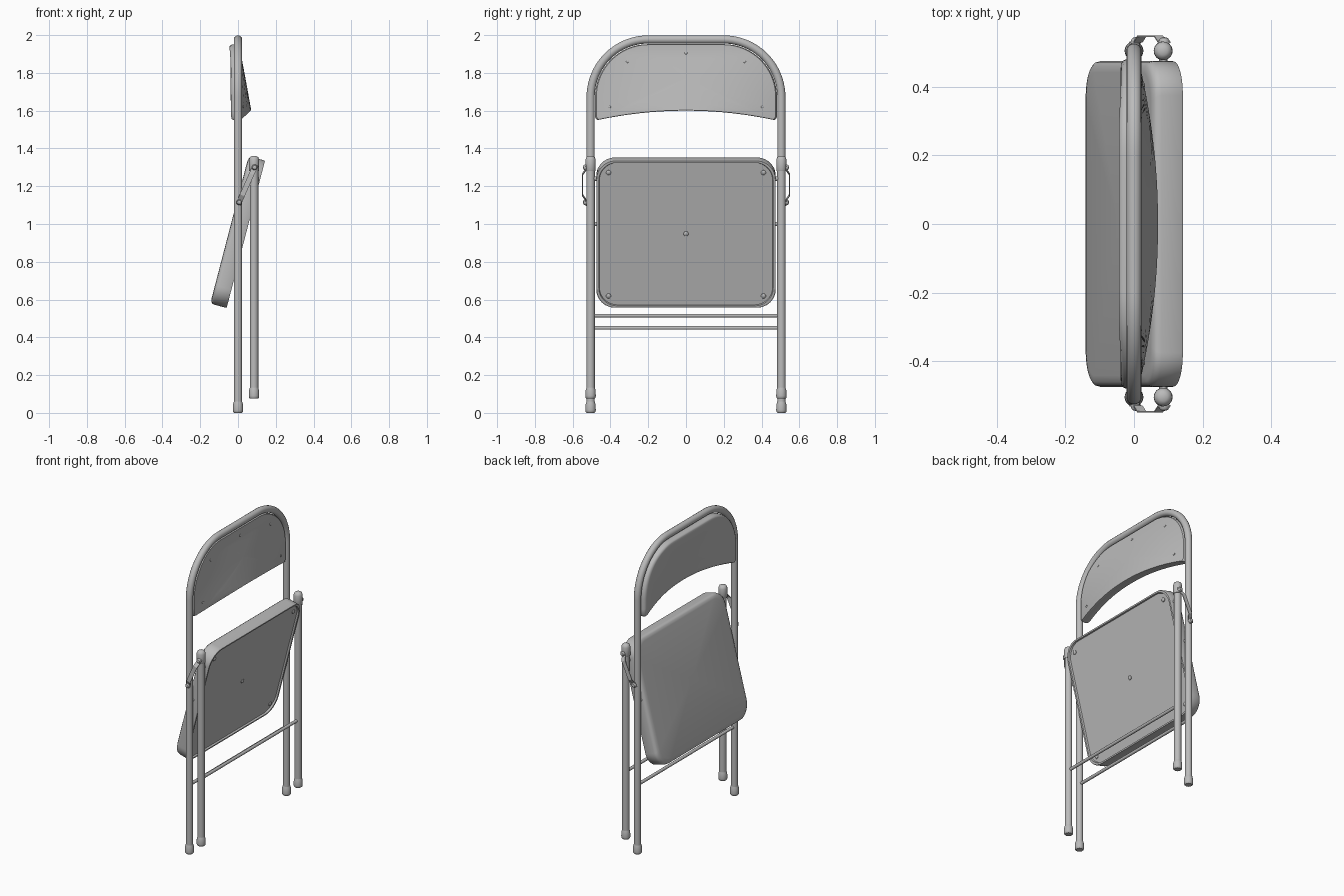
import bpy, bmesh, math
from mathutils import Matrix, Vector

cube = bpy.data.objects.get("Cube")
if cube:
    bpy.data.objects.remove(cube, do_unlink=True)

steel = bpy.data.materials.new("grey_steel")
steel.use_nodes = True
steel.diffuse_color = (0.5, 0.5, 0.5, 1)
steel.node_tree.nodes["Principled BSDF"].inputs["Base Color"].default_value = (0.5, 0.5, 0.5, 1)


def activate(obj):
    bpy.ops.object.select_all(action='DESELECT')
    obj.select_set(True)
    bpy.context.view_layer.objects.active = obj


def finish(name, bm, matrix=Matrix(), angle=40):
    bmesh.ops.recalc_face_normals(bm, faces=bm.faces)
    mesh = bpy.data.meshes.new(name)
    bm.to_mesh(mesh)
    bm.free()
    mesh.materials.append(steel)
    obj = bpy.data.objects.new(name, mesh)
    bpy.context.collection.objects.link(obj)
    obj.matrix_world = matrix
    activate(obj)
    bpy.ops.object.shade_smooth_by_angle(angle=math.radians(angle))
    return obj


def loft(name, rings, matrix=Matrix(), angle=40):
    """Skin a list of equal-length point rings and cap both ends."""
    bm = bmesh.new()
    loops = [[bm.verts.new(p) for p in ring] for ring in rings]
    n = len(loops[0])
    for a, b in zip(loops, loops[1:]):
        for i in range(n):
            j = (i + 1) % n
            bm.faces.new((a[i], a[j], b[j], b[i]))
    bm.faces.new(loops[0])
    bm.faces.new(loops[-1])
    return finish(name, bm, matrix, angle)


def lathe(name, profile, matrix, sides=24):
    """Revolve (radius, height) pairs about local z."""
    turn = [2 * math.pi * i / sides for i in range(sides)]
    return loft(name, [[(r * math.cos(t), r * math.sin(t), h) for t in turn]
                       for r, h in profile], matrix)


def tube(name, points, radius):
    curve = bpy.data.curves.new(name, 'CURVE')
    curve.dimensions = '3D'
    curve.bevel_depth = radius
    curve.bevel_resolution = 5
    curve.use_fill_caps = True
    spline = curve.splines.new('POLY')
    spline.points.add(len(points) - 1)
    for sp, p in zip(spline.points, points):
        sp.co = (*p, 1)
    curve.materials.append(steel)
    obj = bpy.data.objects.new(name, curve)
    bpy.context.collection.objects.link(obj)
    activate(obj)
    bpy.ops.object.convert(target='MESH')
    bpy.ops.object.shade_smooth_by_angle(angle=math.radians(40))


def arc(cy, cz, radius, start, steps=12):
    """Quarter arc in the y-z plane, from start degrees counter-clockwise."""
    angles = [math.radians(start + 90 * i / steps) for i in range(steps + 1)]
    return [(cy + radius * math.cos(a), cz + radius * math.sin(a)) for a in angles]


def dome(name, radius, height, matrix):
    lathe(name, [(radius, -0.004), (radius, height * 0.4),
                 (radius * 0.7, height * 0.85), (radius * 0.1, height)], matrix, 16)


LONG_X, SHORT_X, LEG_Y = 0.0, 0.085, 0.505
TO_X = Matrix.Rotation(math.pi / 2, 4, 'Y')

# Long frame: one bent tube forming both legs and the top arch
arch = arc(0.2, 1.672, 0.305, 0, 20) + arc(-0.2, 1.672, 0.305, 90, 20)
path = [(LEG_Y, 0.03)] + arch + [(-LEG_Y, 0.03)]
tube("long_frame", [(LONG_X, y, z) for y, z in path], 0.022)

# Crossbars
for name, x, z in (("long_frame_crossbar", LONG_X, 0.45), ("short_frame_crossbar", SHORT_X, 0.515)):
    tube(name, [(x, -0.495, z), (x, 0.495, z)], 0.01)

# Seat pan: rounded slab with soft front edge and recessed underside
W, L, R = 0.475, 0.403, 0.1
outline = (arc(W - R, L - R, R, 0) + arc(R - W, L - R, R, 90)
           + arc(R - W, R - L, R, 180) + arc(W - R, R - L, R, 270))
seat_profile = [(0.02, 0.034), (0.965, 0.034), (0.972, 0.045), (0.995, 0.045), (1, 0.04),
                (1, -0.02), (0.992, -0.034), (0.97, -0.042), (0.93, -0.045), (0.02, -0.045)]
seat_matrix = Matrix.Translation((-0.002, 0, 0.957)) @ Matrix.Rotation(math.radians(14.6), 4, 'Y')
loft("seat", [[(x, y * s, z * s) for y, z in outline] for s, x in seat_profile], seat_matrix)

# Seat rivets
for y, z in ((0, 0), (0.41, 0.335), (-0.41, 0.335), (0.41, -0.34), (-0.41, -0.34)):
    dome("seat_rivet", 0.013, 0.008, seat_matrix @ Matrix.Translation((0.034, y, z)) @ TO_X)


# Backrest: padded panel, bowed backwards towards its lower edge
def bow(y, z):
    return 0.058 * (1 - (y / 0.482) ** 2) * min(1, max(0, (1.92 - z) / 0.32))


CENTRE = 1.77
lower = [-0.47 + 0.94 * i / 30 for i in range(31)]
panel = (arc(0.2, 1.67, 0.282, 0, 16) + arc(-0.2, 1.67, 0.282, 90, 16)
         + [(-0.482, 1.6), (-0.482, 1.565)]
         + [(y, 1.55 + 0.05 * (1 - (y / 0.47) ** 2)) for y in lower]
         + [(0.482, 1.565), (0.482, 1.6)])
BACK, FRONT = 0.0125, -0.044
panel_profile = ([(s, BACK) for s in (0.02, 0.2, 0.4, 0.6, 0.8, 0.96, 0.985)]
                 + [(1, 0.004), (1, -0.018), (0.99, -0.032), (0.97, -0.04), (0.94, FRONT)]
                 + [(s, FRONT) for s in (0.8, 0.6, 0.4, 0.2, 0.02)])
rings = []
for s, x in panel_profile:
    pts = [(y * s, CENTRE + (z - CENTRE) * s) for y, z in panel]
    rings.append([(x + bow(y, z), y, z) for y, z in pts])
loft("backrest", rings)

# Backrest rivets
for y, z in ((0, 1.905), (0.31, 1.86), (-0.31, 1.86), (0.405, 1.62), (-0.405, 1.62)):
    dome("backrest_rivet", 0.007, 0.004, Matrix.Translation((BACK + bow(y, z), y, z)) @ TO_X)

foot = [(0.021, 0), (0.026, 0.005), (0.0275, 0.015), (0.026, 0.046), (0.023, 0.055), (0.022, 0.06)]
cap = [(0.025, 0), (0.027, 0.004), (0.027, 0.06), (0.022, 0.074), (0.012, 0.08), (0.002, 0.081)]
low, high = Vector((0.006, 0, 1.115)), Vector((0.088, 0, 1.3))
along = (high - low).normalized()
across = Vector((along.z, 0, -along.x)) * 0.014

for side, label in ((1, "back"), (-1, "front")):
    y = side * LEG_Y
    # Short leg, rubber feet and top cap
    tube(label + "_short_leg", [(SHORT_X, y, 0.1), (SHORT_X, y, 1.34)], 0.0225)
    lathe(label + "_long_foot", foot, Matrix.Translation((LONG_X, y, 0)))
    lathe(label + "_short_foot", foot, Matrix.Translation((SHORT_X, y, 0.075)))
    lathe(label + "_leg_cap", cap, Matrix.Translation((SHORT_X, y, 1.28)))

    # Bent link strap joining the two frames
    strap = []
    for t, out in ((-0.07, 0.528), (0.08, 0.53), (0.2, 0.546), (0.8, 0.546), (0.92, 0.53), (1.07, 0.528)):
        p = low.lerp(high, t)
        strap.append([p + across * k + Vector((0, side * (out + d), 0))
                      for k, d in ((-1, 0), (1, 0), (1, 0.004), (-1, 0.004))])
    loft(label + "_link_strap", strap, angle=20)

    # Link rivets and seat pivot pins
    outward = Matrix.Rotation(-side * math.pi / 2, 4, 'X')
    for p in (low, high):
        dome(label + "_link_rivet", 0.015, 0.015,
             Matrix.Translation((p.x, side * 0.53, p.z)) @ outward)
        tube(label + "_link_pin", [(p.x, y, p.z), (p.x, side * 0.532, p.z)], 0.01)
    for x, z in ((LONG_X, 1.0), (SHORT_X, 1.24)):
        tube(label + "_seat_pin", [(x, side * 0.46, z), (x, y, z)], 0.012)
